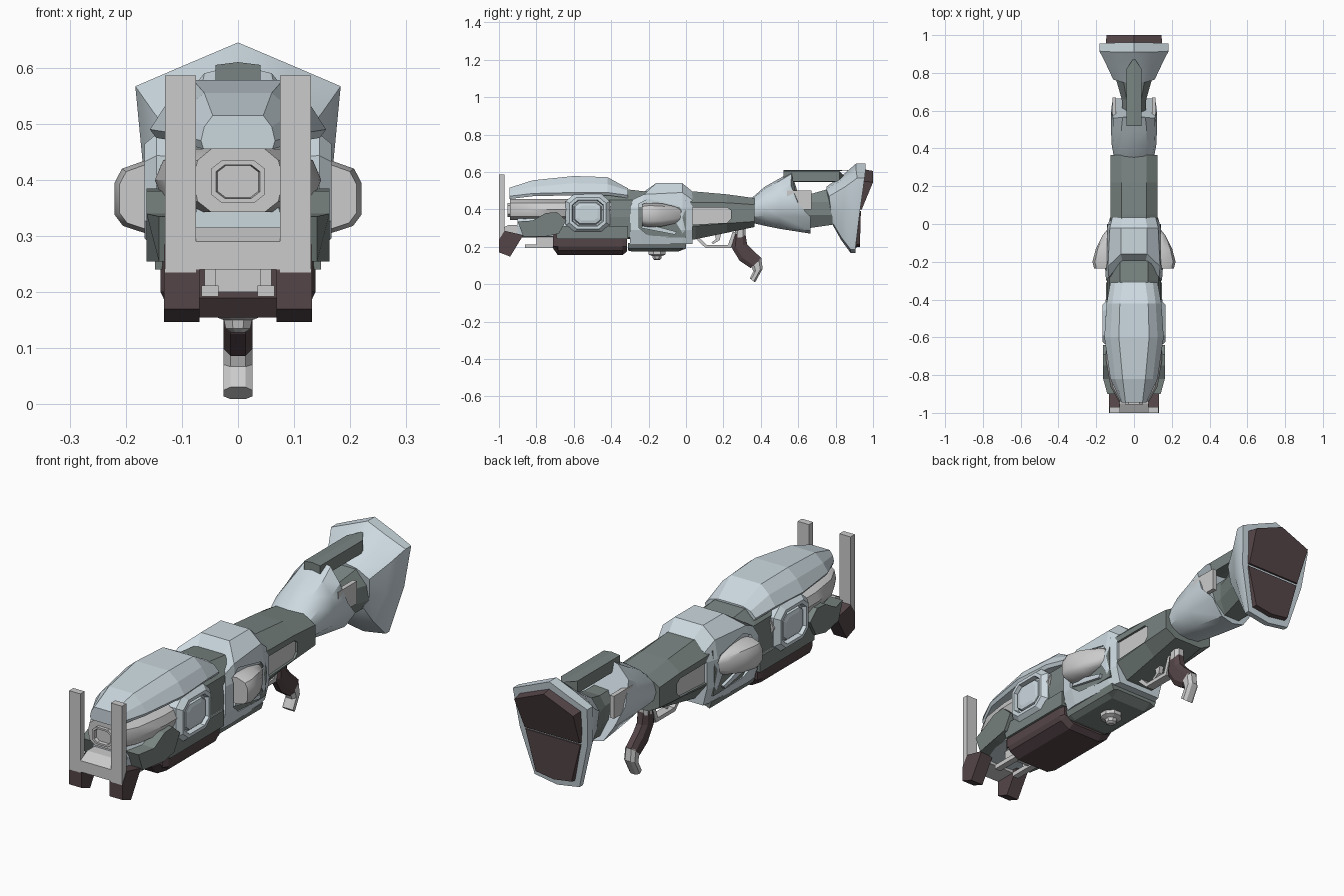
import bpy, bmesh, math

def mat(name, c):
    m = bpy.data.materials.new(name)
    m.diffuse_color = (*c, 1)
    return m

BLUE = mat("pale_blue", (0.60, 0.69, 0.74))
GREEN = mat("grey_green", (0.19, 0.23, 0.22))
BROWN = mat("dark_brown", (0.09, 0.06, 0.065))
GREY = None

def loft(name, rings, m=GREY, mirror=False, smooth=0, closed=False):
    """Skin equal-length point rings; cap the ends unless the rings form a tube."""
    bm = bmesh.new()
    vs = [[bm.verts.new(p) for p in r] for r in rings]
    n = len(vs[0])
    pairs = list(zip(vs, vs[1:])) + ([(vs[-1], vs[0])] if closed else [])
    for a, b in pairs:
        for i in range(n):
            j = (i + 1) % n
            bm.faces.new((a[i], a[j], b[j], b[i]))
    if not closed:
        bm.faces.new(vs[0])
        bm.faces.new(vs[-1])
    bmesh.ops.recalc_face_normals(bm, faces=bm.faces)
    me = bpy.data.meshes.new(name)
    bm.to_mesh(me)
    bm.free()
    ob = bpy.data.objects.new(name, me)
    bpy.context.collection.objects.link(ob)
    if m:
        me.materials.append(m)
    if mirror:
        ob.modifiers.new("mirror", 'MIRROR')
    if smooth:
        bpy.ops.object.select_all(action='DESELECT')
        ob.select_set(True)
        bpy.context.view_layer.objects.active = ob
        bpy.ops.object.shade_smooth_by_angle(angle=math.radians(smooth))
    return ob

def sym(y, half):
    """Full ring from a half outline (x, z) or (x, y, z), top centre to bottom centre."""
    h = [p if len(p) == 3 else (p[0], y, p[1]) for p in half]
    return h + [(-a, b, c) for a, b, c in reversed(h) if a > 0]

def plate(name, outline, x0, x1, m=GREY, mirror=False):
    return loft(name, [[(x, y, z) for y, z in outline] for x in (x0, x1)], m, mirror)

def box(name, x, y, z, m=GREY, mirror=False):
    return plate(name, [(y[0], z[0]), (y[1], z[0]), (y[1], z[1]), (y[0], z[1])], *x, m, mirror)

def octagon(hu, hv, k=0.5):
    return [(hu, hv*k), (hu*k, hv), (-hu*k, hv), (-hu, hv*k),
            (-hu, -hv*k), (-hu*k, -hv), (hu*k, -hv), (hu, -hv*k)]

# front fork and feet
box("fork_post", (.075, .13), (-1, -.97), (.235, .586), GREY, True)
plate("fork_crossbar", [(-1, .24), (-1, .29), (-.95, .315), (-.9, .315), (-.9, .24)], -.076, .076)
plate("front_foot", [(-1, .237), (-.97, .285), (-.87, .262), (-.94, .147), (-1, .17)],
      .069, .132, BROWN, True)

# shroud and muzzle
loft("barrel_shroud", [sym(y, [(0, .455), (w*.6, .455), (w*.9, .435), (w, .40), (w*.9, .362),
                               (w*.6, .343), (0, .343)])
                       for y, w in ((-.94, .08), (-.86, .125), (-.72, .148), (-.4, .15))], GREY, smooth=40)
loft("muzzle_ring", [[(x, y, .397 + z) for x, z in octagon(a, b, .6)] for y, a, b in
                     ((-.9, .048, .038), (-.955, .048, .038), (-.955, .039, .03), (-.9, .03, .024))])

# top cover
loft("top_cover", [sym(y, [(0, t), (a, t), (b, u), (c, v), (c*.93, v - .015), (0, v - .015)])
                   for y, a, t, b, u, c, v in ((-.945, .045, .515, .06, .495, .066, .47),
                                               (-.82, .06, .555, .10, .52, .125, .485),
                                               (-.6, .08, .578, .125, .54, .157, .49),
                                               (-.42, .075, .572, .115, .535, .145, .49),
                                               (-.31, .06, .512, .10, .5, .125, .475))], BLUE)

# lower front body, arms and underside rails
loft("lower_hull", [sym(y, [(0, .35), (w*.85, .35), (w, .31), (w*.9, .255), (0, .25)])
                    for y, w in ((-.9, .085), (-.8, .125), (-.65, .14), (-.31, .14))], BLUE)
loft("front_arm", [[(x + (.0 if y > -.85 else -.022), y, z) for y, z in
                    ((-.9, .335), (-.82, .34), (-.75, .38), (-.69, .385), (-.64, .34),
                     (-.68, .27), (-.75, .255), (-.87, .255))] for x in (.10, .15, .163)], GREEN, True)
plate("side_skirt", [(-.7, .31), (-.31, .31), (-.31, .24), (-.69, .24)], .125, .148, GREEN, True)
box("under_rail", (.035, .065), (-.86, -.68), (.192, .212), GREY, True)
box("rail_hanger", (.04, .06), (-.8, -.76), (.2, .27), GREY, True)
box("under_block", (-.06, .06), (-.76, -.6), (.2, .27))

# lower brown magazine
loft("magazine", [sym(y, [(0, .27), (w, .27), (w, .2), (w*.93, b + .025), (w*.6, b), (0, b)])
                  for y, w, b in ((-.71, .125, .19), (-.685, .138, .155),
                                  (-.34, .138, .155), (-.315, .13, .175))], BROWN)

# round side hatch
loft("side_hatch", [[(x, -.525 + a, .38 + b) for a, b in octagon(hy, hz, .62)] for x, hy, hz in
                    ((.08, .115, .1), (.145, .118, .102), (.167, .098, .084), (.167, .084, .07),
                     (.147, .08, .066), (.147, .074, .06), (.16, .069, .055), (.164, .052, .04))],
     BLUE, True)

# green neck between cover and receiver
loft("neck", [sym(y, [(0, t), (.075, t), (.13, .45), (.142, .36), (.135, .25), (0, .24)])
              for y, t in ((-.46, .5), (-.3, .505), (-.17, .49), (0, .45))], GREEN)

# receiver with a chevron-shaped front
rec = []
for y, dy, t, a, s, w in ((-.2, -.1, .485, .06, .455, .148), (-.16, -.08, .54, .07, .48, .153),
                          (-.02, 0, .54, .07, .49, .142), (.035, 0, .495, .06, .45, .127)):
    rec.append(sym(y, [(0, y, t), (a, y, t), (w*.9, y + dy*.8, s), (w, y + dy, .41),
                       (w, y + dy, .29), (w*.85, y + dy, .215), (0, y + dy, .215)]))
receiver = loft("receiver", rec, BLUE)
pocket = plate("pocket_cutter", [(-.25, .43), (-.2, .455), (-.04, .42), (-.02, .39), (-.06, .34),
                                 (-.02, .275), (-.04, .25), (-.2, .26), (-.25, .3)], .135, .25, GREY, True)
plate("pocket_fin", [(-.24, .30), (-.06, .265), (-.05, .28), (-.22, .325)], .12, .15, BLUE, True)
loft("receiver_base", [sym(y, [(0, .22), (.125, .22), (.115, .19), (.09, b), (0, b)])
                       for y, b in ((-.31, .18), (-.29, .175), (-.04, .175), (.0, .2))], GREEN)

# side bulge
loft("side_bulge", [[(x0 + (x - .13)*s, y, .37 + (z - .37)*k) for x, z in
                     ((.10, .43), (.165, .435), (.207, .42), (.22, .395), (.22, .338),
                      (.205, .318), (.165, .305), (.10, .31))]
                    for y, x0, s, k in ((-.235, .13, .9, .9), (-.2, .13, 1, 1), (-.13, .13, .8, .95),
                                        (-.06, .13, .4, .7), (-.02, .125, .1, .4))], GREY, True, 40)

# bottom knob
loft("bottom_knob", [[(x, -.155 + y, z) for x, y in octagon(r, r, .41)] for z, r in
                     ((.19, .045), (.158, .045), (.15, .025), (.135, .022), (.128, .012))], GREY)

# green rear body with recessed grey panels
body = loft("rear_body", [sym(y, [(0, t), (.065, t), (.125, s), (.125, q), (.07, b), (0, b)])
                          for y, t, s, q, b in ((-.02, .497, .44, .31, .235), (.05, .495, .437, .31, .24),
                                                (.22, .48, .435, .325, .275), (.365, .46, .425, .335, .305))],
            GREEN)
slot = [(-.03, .40), (-.01, .41), (.22, .41), (.24, .395), (.24, .35), (.22, .328), (-.03, .315)]
panel_cut = plate("panel_cutter", slot, .108, .2, GREY, True)
plate("side_panel", slot, .08, .115, GREY, True)
for target, cutter in ((receiver, pocket), (body, panel_cut)):
    mod = target.modifiers.new("recess", 'BOOLEAN')
    mod.operation, mod.object, mod.solver = 'DIFFERENCE', cutter, 'EXACT'
    cutter.hide_render = True
    cutter.hide_set(True)

# trigger, guard and grip
plate("trigger_guard", [(.03, .27), (.06, .262), (.11, .21), (.225, .21), (.25, .28), (.268, .28),
                        (.24, .193), (.105, .193), (.045, .25)], -.02, .02)
plate("trigger", [(.15, .28), (.19, .28), (.18, .235), (.145, .215), (.135, .222), (.16, .24)], -.01, .01)

def limb(name, path, m):
    return loft(name, [[(a, y + c*b, z + s*b) for a, b in octagon(.026, r, .5)]
                       for y, z, r, c, s in path], m)
limb("grip_root", [(.29, .33, .03, 1, 0), (.29, .25, .028, 1, .1)], GREY)
limb("grip", [(.285, .27, .032, 1, .1), (.285, .205, .042, 1, .2), (.32, .155, .045, .75, .65),
              (.375, .112, .04, .75, .65)], BROWN)
limb("grip_tip", [(.375, .12, .034, .8, .6), (.385, .075, .026, .95, .3), (.355, .02, .018, .8, -.6)], GREY)

# flared stock cone, stepped at the back
def cone(y, w, t, b):
    m, h = (t + b)/2, (t - b)/2
    return sym(y, [(0, t), (w*.55, m + h*.9), (w*.9, m + h*.5), (w, m), (w*.9, m - h*.5),
                   (w*.5, m - h*.9), (0, b)])
loft("stock_cone", [cone(.345, .105, .455, .33), cone(.42, .118, .52, .312), cone(.5, .122, .565, .296),
                    sym(0, [(0, .57, .605), (.06, .565, .59), (.11, .56, .53), (.122, .565, .44),
                            (.118, .665, .41), (.108, .665, .33), (.06, .665, .28), (0, .665, .27)][:3]
                        + [(.122, .6, .43), (.112, .665, .36), (.06, .665, .285), (0, .665, .27)])],
     BLUE, smooth=35)

# struts between cone and butt
loft("top_strut", [sym(0, [(0, y, .61), (.04, y - d, .605), (.04, y - d, .55), (0, y, .545)])
                   for y, d in ((.52, 0), (.88, .06))], GREEN)
loft("stock_core", [sym(y, [(0, t), (w*.6, t), (w, .44), (w, .37), (w*.6, b), (0, b)])
                    for y, w, t, b in ((.54, .06, .48, .31), (.66, .065, .48, .3), (.8, .105, .52, .32))], GREEN)
box("side_rod", (.095, .115), (.54, .67), (.40, .5), GREY, True)

# flared butt and pad
def flare(k, rows):
    return sym(0, rows)
loft("butt_flare", [
    sym(0, [(0, .75, .52), (.06, .75, .51), (.11, .765, .47), (.105, .775, .39), (.065, .785, .325), (0, .785, .315)]),
    sym(0, [(0, .84, .585), (.085, .84, .56), (.15, .85, .52), (.138, .84, .39), (.085, .83, .25), (0, .83, .235)]),
    sym(0, [(0, .91, .645), (.092, .91, .606), (.183, .915, .567), (.166, .895, .39), (.11, .88, .185), (0, .88, .167)]),
    sym(0, [(0, .96, .645), (.092, .96, .606), (.183, .955, .567), (.166, .93, .39), (.11, .905, .185), (0, .905, .167)]),
], BLUE, smooth=35)
loft("upper_pad", [sym(0, [(0, .93, .618), (.152, .93, .553), (.147, .90, .40), (0, .90, .40)]),
                   sym(0, [(0, 1, .605), (.145, 1, .545), (.135, .94, .40), (0, .94, .40)])], BROWN)
loft("lower_pad", [sym(0, [(0, .90, .40), (.147, .90, .40), (.095, .87, .205), (0, .87, .19)]),
                   sym(0, [(0, .935, .39), (.135, .935, .39), (.088, .93, .213), (0, .93, .2)])], BROWN)
